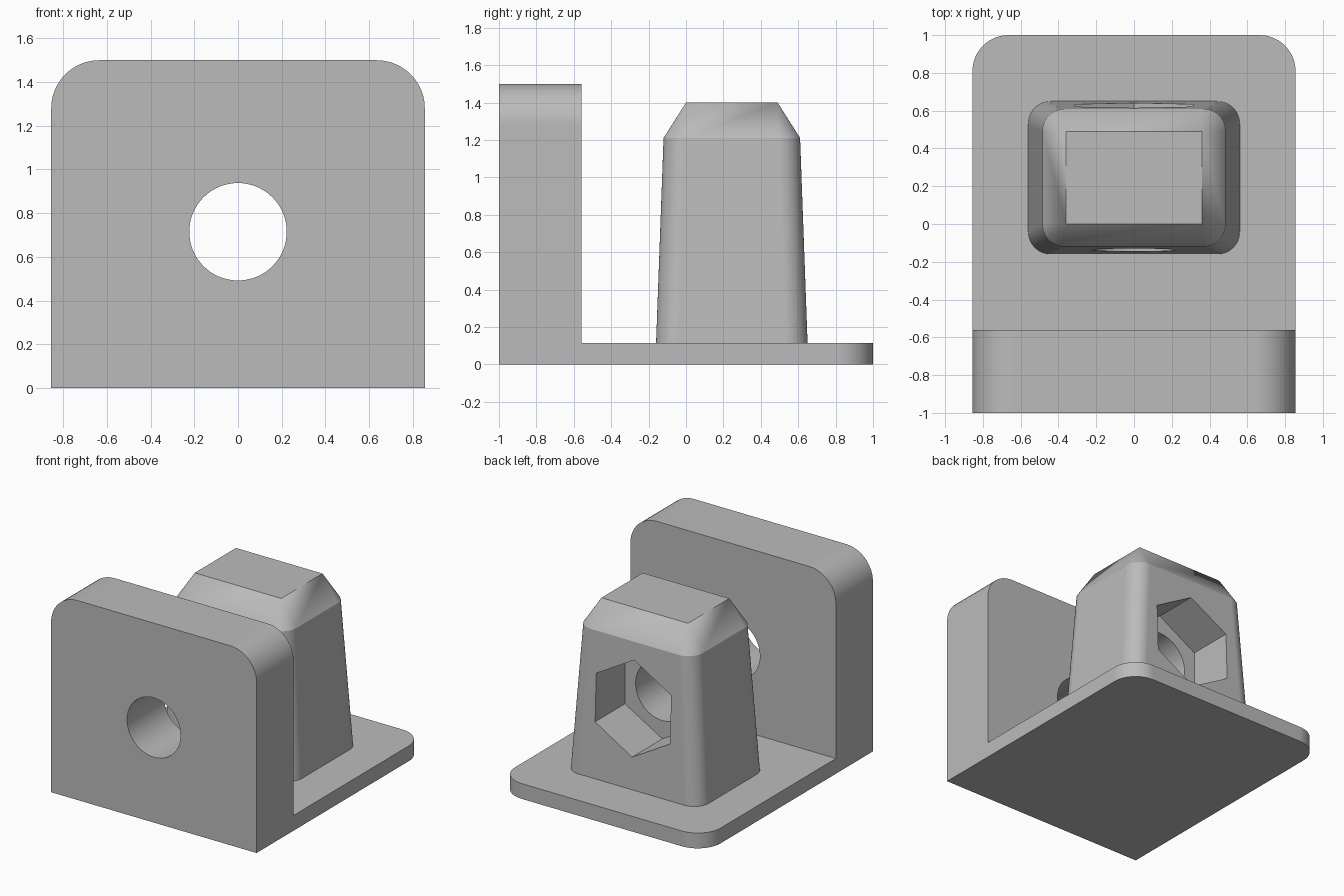
import bpy, bmesh
from math import cos, sin, pi, radians

cube = bpy.data.objects.get("Cube")
if cube:
    bpy.data.objects.remove(cube, do_unlink=True)

grey = bpy.data.materials.new("plain_grey")
grey.use_nodes = True
COLOUR = (0.5, 0.5, 0.5, 1)
grey.diffuse_color = COLOUR
grey.node_tree.nodes["Principled BSDF"].inputs["Base Color"].default_value = COLOUR


def rounded_rect(a0, a1, b0, b1, radii, seg=12):
    """Counter-clockwise outline; radii start at the (a1, b1) corner."""
    pts = []
    corners = [(a1, b1, -1, -1), (a0, b1, 1, -1), (a0, b0, 1, 1), (a1, b0, -1, 1)]
    for i, ((a, b, sa, sb), r) in enumerate(zip(corners, radii)):
        for k in range(seg + 1 if r else 1):
            t = (i + k / seg) * pi / 2
            pts.append((a + r * (sa + cos(t)), b + r * (sb + sin(t))) if r else (a, b))
    return pts


def loft(name, rings):
    """Skin equal-length rings of points and cap both ends."""
    bm = bmesh.new()
    loops = [[bm.verts.new(p) for p in ring] for ring in rings]
    n = len(loops[0])
    for lo, hi in zip(loops, loops[1:]):
        for i in range(n):
            j = (i + 1) % n
            bm.faces.new((lo[i], lo[j], hi[j], hi[i]))
    bm.faces.new(loops[0][::-1])
    bm.faces.new(loops[-1])
    bmesh.ops.remove_doubles(bm, verts=bm.verts[:], dist=0.0005)
    bmesh.ops.recalc_face_normals(bm, faces=bm.faces[:])
    mesh = bpy.data.meshes.new(name)
    bm.to_mesh(mesh)
    bm.free()
    mesh.materials.append(grey)
    obj = bpy.data.objects.new(name, mesh)
    bpy.context.collection.objects.link(obj)
    return obj


def bore(name, radius, sides, y0, y1, z, turn=0):
    """Prism along y, used as a cutter."""
    pts = [(radius * cos(2 * pi * i / sides + turn), z + radius * sin(2 * pi * i / sides + turn))
           for i in range(sides)]
    return loft(name, [[(x, y, h) for x, h in pts] for y in (y0, y1)])


def combine(target, tool, operation):
    mod = target.modifiers.new(operation.title(), "BOOLEAN")
    mod.operation, mod.solver, mod.object = operation, "EXACT", tool
    bpy.context.view_layer.objects.active = target
    bpy.ops.object.modifier_apply(modifier=mod.name)
    bpy.data.objects.remove(tool, do_unlink=True)


W, BASE_T, WALL_Y, HOLE_Z = 0.855, 0.115, -0.56, 0.715

# Base plate with rounded rear corners
outline = rounded_rect(-W, W, -1, 1, (0.19, 0.19, 0, 0))
bracket = loft("mounting_bracket", [[(x, y, z) for x, y in outline] for z in (0, BASE_T)])

# Upright front wall with rounded top corners
outline = rounded_rect(-W, W, 0, 1.5, (0.22, 0.22, 0, 0))
wall = loft("front_wall", [[(x, y, z) for x, z in outline] for y in (-1, WALL_Y)])
combine(bracket, wall, "UNION")

# Tapered post: buried foot, base, shoulder, square top
rings = []
for z, hx, y0, y1, r in ((0.05, 0.562, -0.162, 0.652, 0.12), (BASE_T, 0.56, -0.16, 0.65, 0.12),
                         (1.21, 0.485, -0.12, 0.61, 0.12), (1.4, 0.36, 0, 0.49, 0.00001)):
    rings.append([(x, y, z) for x, y in rounded_rect(-hx, hx, y0, y1, (r,) * 4)])
combine(bracket, loft("tapered_post", rings), "UNION")

# Bolt hole right through, and hexagonal nut pocket in the rear of the post
combine(bracket, bore("bolt_hole", 0.223, 64, -1.5, 1.5, HOLE_Z), "DIFFERENCE")
combine(bracket, bore("nut_pocket", 0.36, 6, 0.28, 1.5, HOLE_Z, pi / 6), "DIFFERENCE")

# Smooth rounded surfaces, crisp edges
bpy.ops.object.select_all(action="DESELECT")
bracket.select_set(True)
bpy.context.view_layer.objects.active = bracket
bpy.ops.object.shade_smooth_by_angle(angle=radians(20))
weighted = bracket.modifiers.new("Flat faces", "WEIGHTED_NORMAL")
weighted.keep_sharp = True
